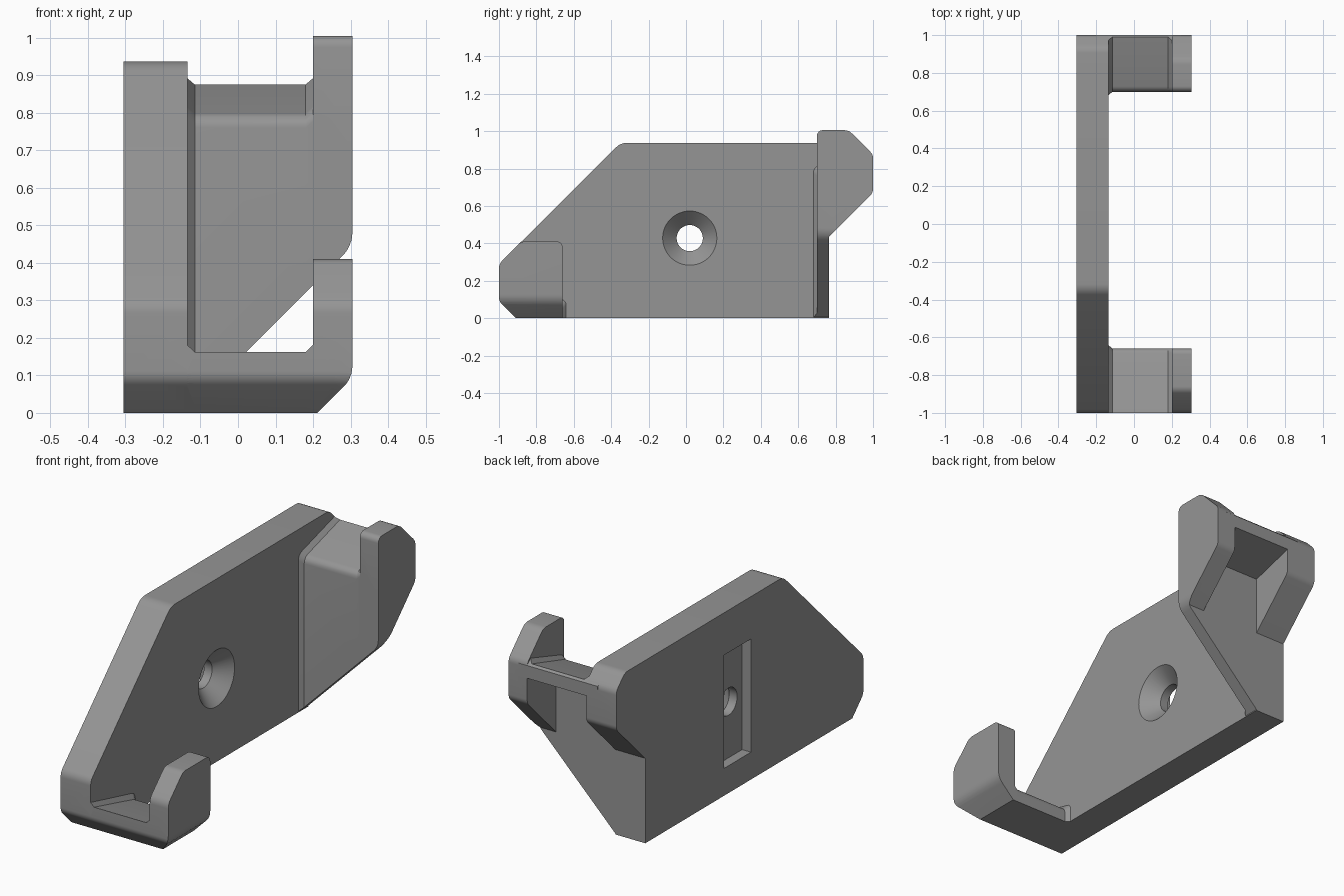
import bpy, bmesh, math
from mathutils import Vector

if "Cube" in bpy.data.objects:
    bpy.data.objects.remove(bpy.data.objects["Cube"])

grey = bpy.data.materials.new("mid_grey")
grey.diffuse_color = (0.30, 0.30, 0.30, 1)
grey.use_nodes = True
grey.node_tree.nodes["Principled BSDF"].inputs["Base Color"].default_value = grey.diffuse_color


def rounded(points, steps=6):
    """Outline from (u, v) or (u, v, radius) corners; radius gives a rounded corner."""
    out = []
    for i, p in enumerate(points):
        c = Vector(p[:2])
        if len(p) < 3:
            out.append(c)
            continue
        a = (Vector(points[i - 1][:2]) - c).normalized()
        b = (Vector(points[(i + 1) % len(points)][:2]) - c).normalized()
        half = a.angle(b) / 2
        t, mid = p[2] / math.tan(half), (a + b).normalized()
        centre = c + mid * (p[2] / math.sin(half))
        s, e = c + a * t - centre, c + b * t - centre
        sweep = s.angle_signed(e)
        for k in range(steps + 1):
            ang = -sweep * k / steps
            out.append(centre + Vector((s.x * math.cos(ang) - s.y * math.sin(ang),
                                        s.x * math.sin(ang) + s.y * math.cos(ang))))
    return out


def loft(name, start, end, lo, hi, axis="x"):
    """Solid between two outlines with equal point counts, along x or y."""
    bm = bmesh.new()
    place = (lambda d, p: (d, p.x, p.y)) if axis == "x" else (lambda d, p: (p.x, d, p.y))
    rings = [[bm.verts.new(place(d, p)) for p in rounded(o)] for d, o in ((lo, start), (hi, end))]
    n = len(rings[0])
    bm.faces.new(rings[0])
    bm.faces.new(rings[1][::-1])
    for i in range(n):
        j = (i + 1) % n
        bm.faces.new((rings[0][i], rings[1][i], rings[1][j], rings[0][j]))
    bmesh.ops.recalc_face_normals(bm, faces=bm.faces)
    mesh = bpy.data.meshes.new(name)
    bm.to_mesh(mesh)
    bm.free()
    mesh.materials.append(grey)
    ob = bpy.data.objects.new(name, mesh)
    bpy.context.collection.objects.link(ob)
    return ob


def prism(name, outline, lo, hi, axis="x"):
    return loft(name, outline, outline, lo, hi, axis)


def boolean(target, tool, operation):
    mod = target.modifiers.new("cut", "BOOLEAN")
    mod.operation, mod.object, mod.solver = operation, tool, "EXACT"
    bpy.context.view_layer.objects.active = target
    bpy.ops.object.modifier_apply(modifier=mod.name)
    bpy.data.objects.remove(tool)


def circle(r, n=48):
    return [(0.02 + r * math.cos(2 * math.pi * i / n),
             0.428 + r * math.sin(2 * math.pi * i / n)) for i in range(n)]


# Side plate
bracket = prism("wall_bracket", [
    (-0.91, 0), (-1, 0.09, 0.05), (-1, 0.29, 0.06), (-0.35, 0.937, 0.08),
    (0.93, 0.937, 0.06), (1, 0.867, 0.05), (1, 0.67, 0.05), (0.765, 0.435), (0.765, 0)],
    -0.305, -0.135)

# Back hook: end flange, hollow web and the sloped edges where they join
back = prism("back_hook", [
    (0.70, 0), (0.70, 1.005, 0.03), (0.87, 1.005, 0.06), (1, 0.875, 0.05),
    (1, 0.67, 0.05), (0.765, 0.435), (0.765, 0)], 0.2, 0.305)


def web(front, lift, end):
    return [(front, 0), (front, 0.79 + lift, 0.04), (end, 0.875 + lift), (1, 0.865),
            (1, 0.80), (0.765, 0.735), (0.765, 0)]


plain = web(0.70, 0, 0.99)
boolean(back, prism("web", plain, -0.2, 0.25), "UNION")
boolean(back, loft("plate_joint", web(0.68, 0.018, 0.972), plain, -0.136, -0.115), "UNION")
boolean(back, loft("flange_joint", plain, web(0.70, 0.018, 0.972), 0.18, 0.201), "UNION")

# Front hook: end flange, solid bar and sloped joints
front = prism("front_hook", [
    (-0.91, 0), (-1, 0.09, 0.05), (-1, 0.29, 0.06), (-0.88, 0.41, 0.05),
    (-0.66, 0.41, 0.03), (-0.66, 0)], 0.2, 0.305)


def bar(inner, lift):
    return [(-0.91, 0), (-1, 0.09, 0.05), (-1, 0.162 + lift),
            (inner, 0.075 + lift, 0.03), (inner, 0)]


boolean(front, prism("bar", bar(-0.66, 0), -0.2, 0.25), "UNION")
boolean(front, loft("plate_joint", bar(-0.64, 0.02), bar(-0.66, 0), -0.136, -0.115), "UNION")
boolean(front, loft("flange_joint", bar(-0.66, 0), bar(-0.66, 0.02), 0.18, 0.201), "UNION")

# Slanted undersides of both hooks
boolean(back, prism("back_trim", [
    (-0.4, 0), (-0.14, 0), (0.305, 0.445, 0.09), (0.305, 1.2), (-0.4, 1.2)],
    0.5, 1.2, "y"), "INTERSECT")
boolean(front, prism("front_trim", [
    (-0.4, 0), (0.212, 0), (0.305, 0.093, 0.08), (0.305, 1.2), (-0.4, 1.2)],
    -1.2, -0.4, "y"), "INTERSECT")
boolean(bracket, back, "UNION")
boolean(bracket, front, "UNION")

# Slot on the outer side, countersink and screw hole
boolean(bracket, prism("slot", [(-0.09, 0.14), (0.13, 0.14), (0.13, 0.72), (-0.09, 0.72)],
                       -0.4, -0.255), "DIFFERENCE")
boolean(bracket, prism("screw_hole", circle(0.07), -0.4, -0.1), "DIFFERENCE")
boolean(bracket, loft("countersink", circle(0.07), circle(0.155), -0.21, -0.125), "DIFFERENCE")

bpy.ops.object.select_all(action="DESELECT")
bracket.select_set(True)
bpy.context.view_layer.objects.active = bracket
bpy.ops.object.shade_smooth_by_angle(angle=math.radians(20))
